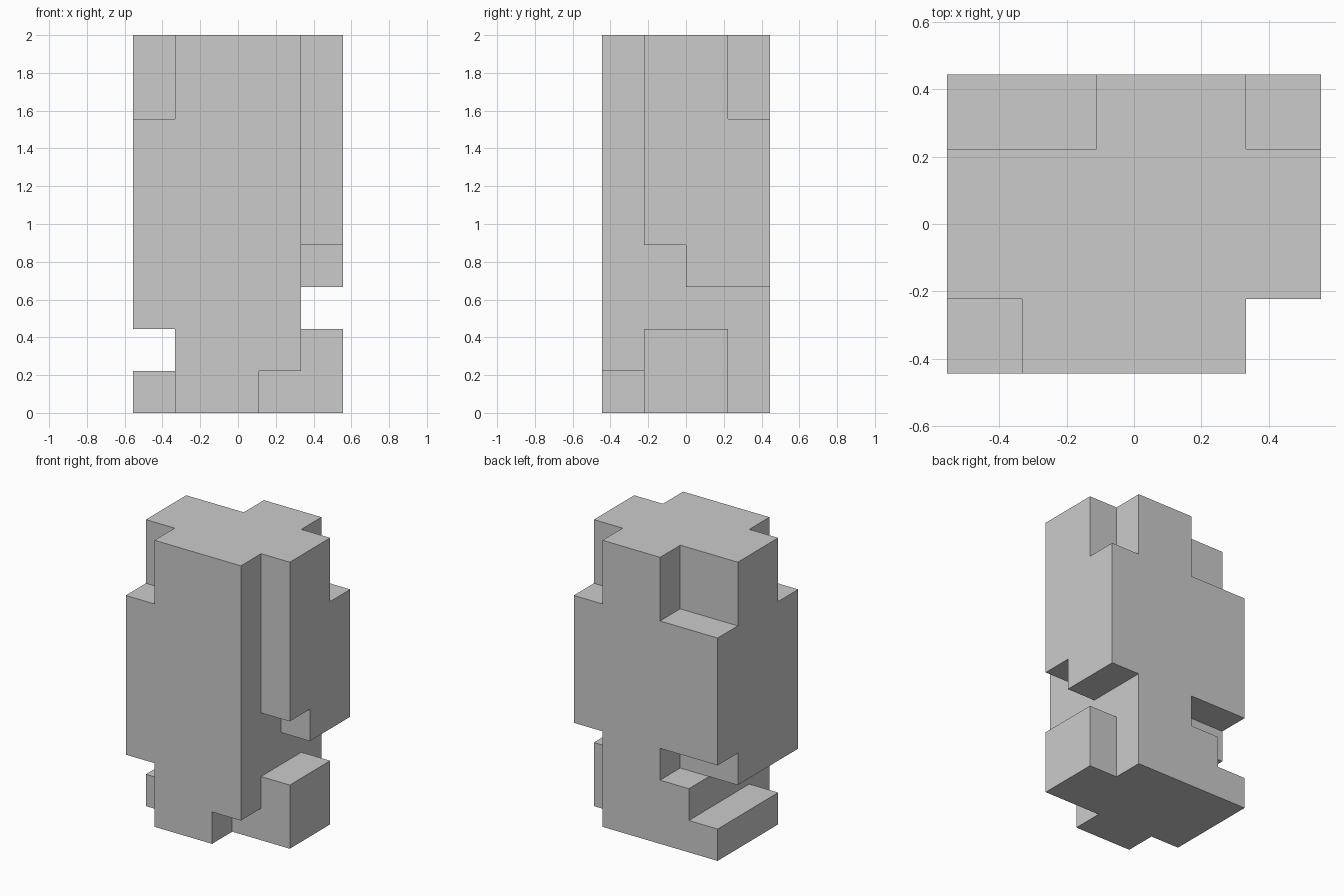
import bpy, bmesh
from itertools import product
from mathutils import Vector

if "Cube" in bpy.data.objects:
    bpy.data.objects.remove(bpy.data.objects["Cube"])

U = 2 / 9                 # one grid step
SIZE = (5, 4, 9)          # block size in steps

# Box-shaped notches cut from the block: (x0, x1, y0, y1, z0, z1) in steps
NOTCHES = [
    (4, 5, 0, 1, 0, 9),   # front right corner, full height
    (4, 5, 0, 4, 2, 3),   # slot through the right side
    (4, 5, 1, 2, 3, 4),   # step above the slot
    (4, 5, 3, 4, 7, 9),   # back right, top
    (4, 5, 3, 4, 0, 2),   # back right, bottom
    (3, 4, 0, 1, 0, 1),   # front bottom corner
    (0, 1, 0, 1, 7, 9),   # front left, top
    (0, 1, 0, 1, 0, 1),   # front left, bottom
    (0, 1, 0, 4, 1, 2),   # slot through the left side
    (0, 2, 3, 4, 2, 3),   # back left, above the slot
    (0, 2, 3, 4, 7, 9),   # back left, top
]


def in_notch(c):
    return any(n[0] <= c[0] < n[1] and n[2] <= c[1] < n[3] and n[4] <= c[2] < n[5]
               for n in NOTCHES)


solid = {c for c in product(*map(range, SIZE)) if not in_notch(c)}

# Outer skin: a face wherever a solid cell meets empty space
bm = bmesh.new()
offset = Vector((SIZE[0] / 2, SIZE[1] / 2, 0))
for c in solid:
    for axis, side in product(range(3), (0, 1)):
        step = [0, 0, 0]
        step[axis] = 2 * side - 1
        if tuple(a + b for a, b in zip(c, step)) in solid:
            continue
        corners = []
        for a, b in ((0, 0), (1, 0), (1, 1), (0, 1)):
            p = Vector(c)
            p[axis] += side
            p[(axis + 1) % 3] += a
            p[(axis + 2) % 3] += b
            corners.append(bm.verts.new((p - offset) * U))
        bm.faces.new(corners if side else corners[::-1])

# Weld and merge flat regions into clean faces
bmesh.ops.remove_doubles(bm, verts=bm.verts, dist=0.001)
bmesh.ops.dissolve_limit(bm, angle_limit=0.01, verts=bm.verts, edges=bm.edges)

mesh = bpy.data.meshes.new("notched_block")
bm.to_mesh(mesh)
bm.free()
bpy.context.collection.objects.link(bpy.data.objects.new("notched_block", mesh))
